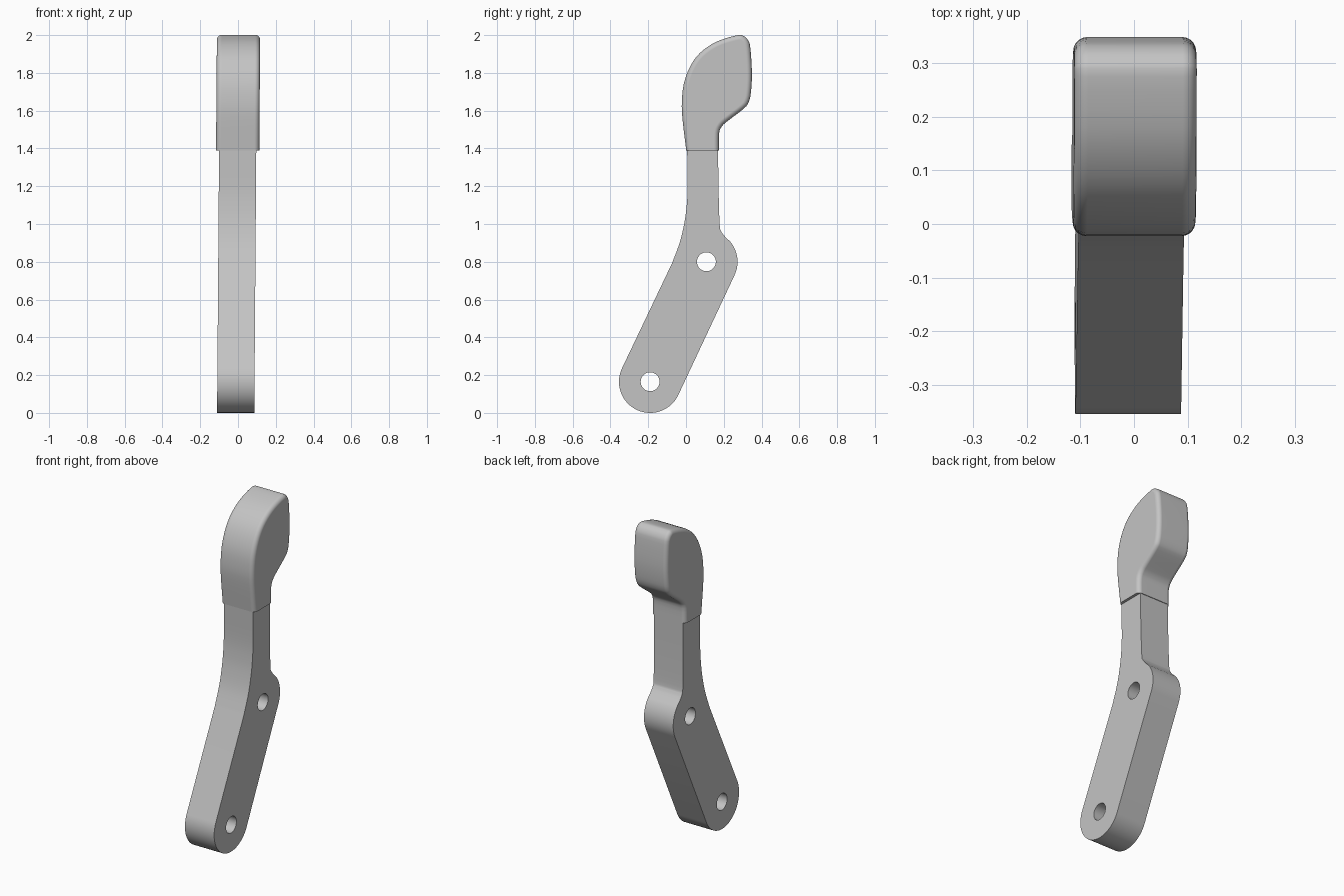
import bpy, bmesh
from math import sin, cos, radians
from mathutils import Matrix, Vector

cube = bpy.data.objects.get("Cube")
if cube:
    bpy.data.objects.remove(cube, do_unlink=True)

grey = bpy.data.materials.new("light grey")
grey.use_nodes = True
colour = (0.55, 0.55, 0.55, 1)
grey.diffuse_color = colour
grey.node_tree.nodes["Principled BSDF"].inputs["Base Color"].default_value = colour

# Profile plane (y, z) plus thickness (x), with the slight sideways lean of the lever
PLACE = Matrix(((0, 0.0075, 1, -0.0122), (1, 0, 0, 0), (0, 1, 0, 0), (0, 0, 0, 1)))


def arc(cy, cz, r, start, end, steps):
    angles = [radians(start + (end - start) * i / steps) for i in range(steps + 1)]
    return [(cy + r * cos(a), cz + r * sin(a)) for a in angles]


def smooth_path(points, steps):
    """Catmull-Rom curve through an open list of points."""
    p = [Vector(q) for q in points]
    p = [2 * p[0] - p[1]] + p + [2 * p[-1] - p[-2]]
    out = []
    for a, b, c, d in zip(p, p[1:], p[2:], p[3:]):
        for i in range(steps):
            t = i / steps
            out.append(0.5 * (2 * b + (c - a) * t + (2 * a - 5 * b + 4 * c - d) * t * t
                              + (3 * b - a - 3 * c + d) * t ** 3))
    return [tuple(q) for q in out + [p[-2]]]


def finish(obj, angle):
    obj.data.materials.clear()
    obj.data.materials.append(grey)
    bpy.ops.object.select_all(action='DESELECT')
    obj.select_set(True)
    bpy.context.view_layer.objects.active = obj
    bpy.ops.object.shade_smooth_by_angle(angle=radians(angle))


# Lever arm: rounded link with a neck, and two pivot holes
LOW, HIGH = (-0.19, 0.165), (0.108, 0.80)
outline = arc(*LOW, 0.165, 155, 335, 40)
outline += arc(*HIGH, 0.165, -25, 40, 16)
outline += smooth_path([(0.208, 0.932), (0.187, 0.96), (0.178, 1.0), (0.172, 1.2), (0.170, 1.395)], 4)
outline += smooth_path([(0.006, 1.395), (0.009, 1.2), (0.003, 1.09), (-0.01, 1.0),
                        (-0.034, 0.9), (-0.075, 0.79)], 5)

curve = bpy.data.curves.new("lever_arm", 'CURVE')
curve.dimensions = '2D'
curve.fill_mode = 'BOTH'
curve.extrude = 0.0985
for loop in [outline] + [arc(*c, 0.05, 0, 350, 35) for c in (LOW, HIGH)]:
    spline = curve.splines.new('POLY')
    spline.points.add(len(loop) - 1)
    for point, (y, z) in zip(spline.points, loop):
        point.co = (y, z, 0, 1)
    spline.use_cyclic_u = True
arm = bpy.data.objects.new("lever_arm", curve)
bpy.context.collection.objects.link(arm)
bpy.ops.object.select_all(action='DESELECT')
arm.select_set(True)
bpy.context.view_layer.objects.active = arm
bpy.ops.object.convert(target='MESH')
arm = bpy.context.view_layer.objects.active
arm.data.transform(PLACE)
finish(arm, 30)

# Grip knob: curved profile with rounded side edges and a flat underside
HALF, BASE = 0.1145, 1.39
profile = smooth_path([(0.174, BASE), (0.175, 1.48), (0.190, 1.517), (0.22, 1.545), (0.305, 1.61),
                       (0.332, 1.645), (0.344, 1.70), (0.349, 1.80), (0.341, 1.93), (0.329, 1.972),
                       (0.307, 1.994), (0.275, 2.0), (0.18, 1.973), (0.11, 1.935), (0.055, 1.885),
                       (0.015, 1.82), (-0.012, 1.74), (-0.022, 1.65), (-0.019, 1.56), (0.001, BASE)], 3)
bm = bmesh.new()
cap = bm.faces.new([bm.verts.new((y, z, -HALF)) for y, z in profile])
extruded = bmesh.ops.extrude_face_region(bm, geom=[cap], use_keep_orig=True)["geom"]
for v in extruded:
    if isinstance(v, bmesh.types.BMVert):
        v.co.z = HALF
bmesh.ops.recalc_face_normals(bm, faces=bm.faces)
rims = [e for e in bm.edges
        if abs(e.verts[0].co.z - e.verts[1].co.z) < 0.001
        and max(v.co.y for v in e.verts) > BASE + 0.001]
bmesh.ops.bevel(bm, geom=rims, offset=0.026, segments=5, profile=0.5, affect='EDGES')
bm.transform(PLACE)
mesh = bpy.data.meshes.new("grip_knob")
bm.to_mesh(mesh)
bm.free()
knob = bpy.data.objects.new("grip_knob", mesh)
bpy.context.collection.objects.link(knob)
finish(knob, 40)
knob.modifiers.new("flat_sides", 'WEIGHTED_NORMAL').keep_sharp = True
